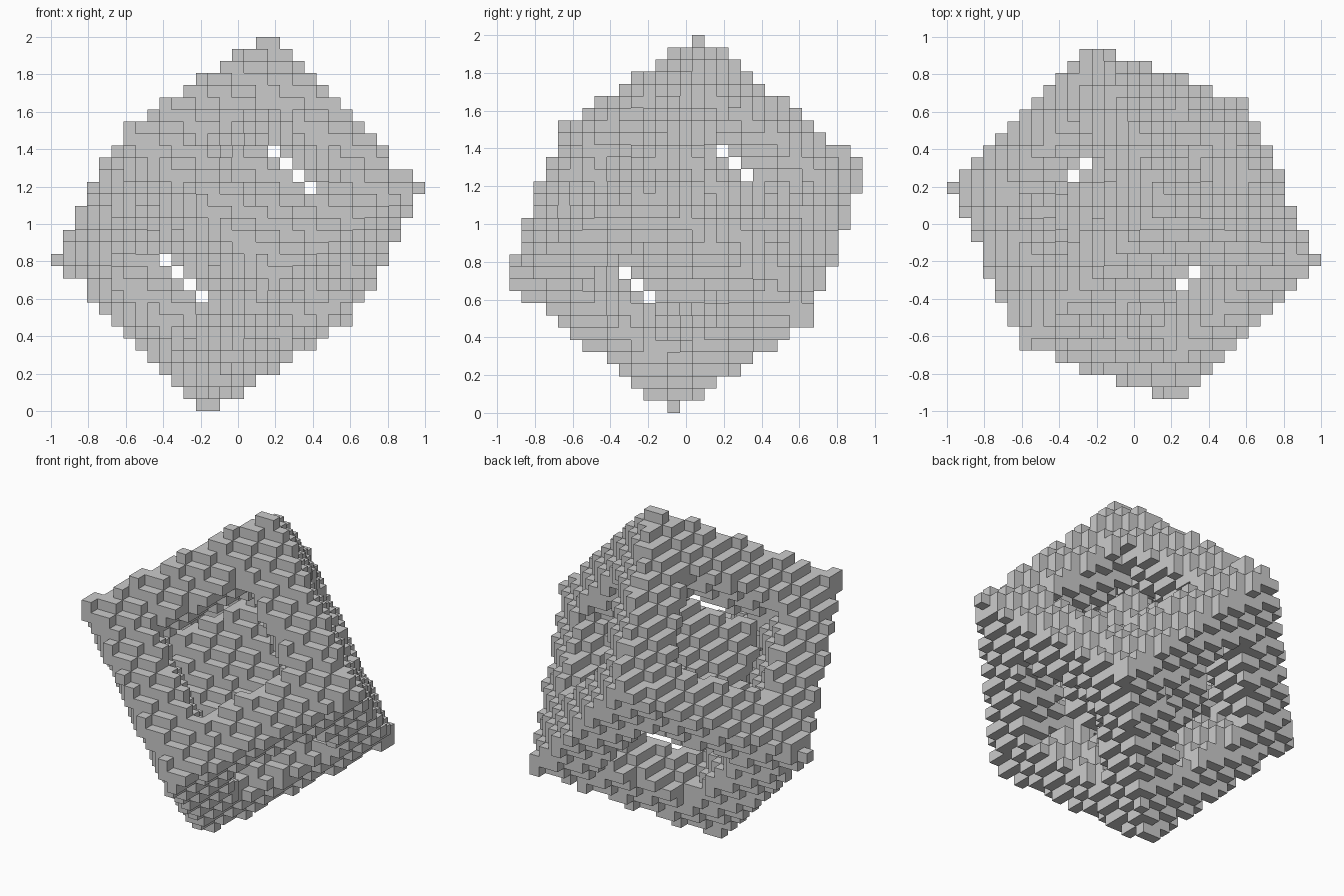
import bpy
import bmesh
from mathutils import Vector

if "Cube" in bpy.data.objects:
    bpy.data.objects.remove(bpy.data.objects["Cube"])

# A tilted cube frame with a smaller cube inside, both built from small blocks
CELL = 2 / 31          # block size
N = 16                 # grid half-count
HALF = 0.602           # half edge of the tilted cube
OPENING = 0.505        # half width of the frame windows (fraction of HALF)
CORE = 0.478           # half size of the inner cube (fraction of HALF)
CENTRE = Vector((0, 0, 1))

# Orthogonal axes of the tilted cube
U = Vector((-0.678, 0.266, 0.682)).normalized()
V = Vector((0.319, -0.732, 0.600))
V = (V - U * V.dot(U)).normalized()
W = U.cross(V)


def in_frame(c):
    # Inside the cube, near at least two faces at once: the twelve bars
    return max(c) <= 1.0 and sum(k > OPENING for k in c) >= 2


def in_core(c):
    return max(c) <= CORE


def sample(test):
    cells = set()
    span = range(-N, N + 1)
    for i in span:
        for j in span:
            for k in span:
                p = Vector((i, j, k)) * (CELL / HALF)
                if test((abs(p.dot(U)), abs(p.dot(V)), abs(p.dot(W)))):
                    cells.add((i, j, k))
    return cells


def build_blocks(name, cells):
    # One square for every block side that faces an empty cell
    bm = bmesh.new()
    verts = {}

    def vert(key):
        if key not in verts:
            verts[key] = bm.verts.new(Vector(key) * (CELL / 2) + CENTRE)
        return verts[key]

    for cell in cells:
        for axis in range(3):
            b, c = (axis + 1) % 3, (axis + 2) % 3
            for side in (-1, 1):
                other = list(cell)
                other[axis] += side
                if tuple(other) in cells:
                    continue
                loop = []
                for sb, sc in ((-1, -1), (1, -1), (1, 1), (-1, 1)):
                    key = [2 * q for q in cell]
                    key[axis] += side
                    key[b] += sb
                    key[c] += sc
                    loop.append(vert(tuple(key)))
                bm.faces.new(loop if side > 0 else loop[::-1])
    mesh = bpy.data.meshes.new(name)
    bm.to_mesh(mesh)
    bm.free()
    obj = bpy.data.objects.new(name, mesh)
    bpy.context.collection.objects.link(obj)
    return obj


# Outer frame with square windows, and the inner cube
build_blocks("outer_frame", sample(in_frame))
build_blocks("inner_cube", sample(in_core))
